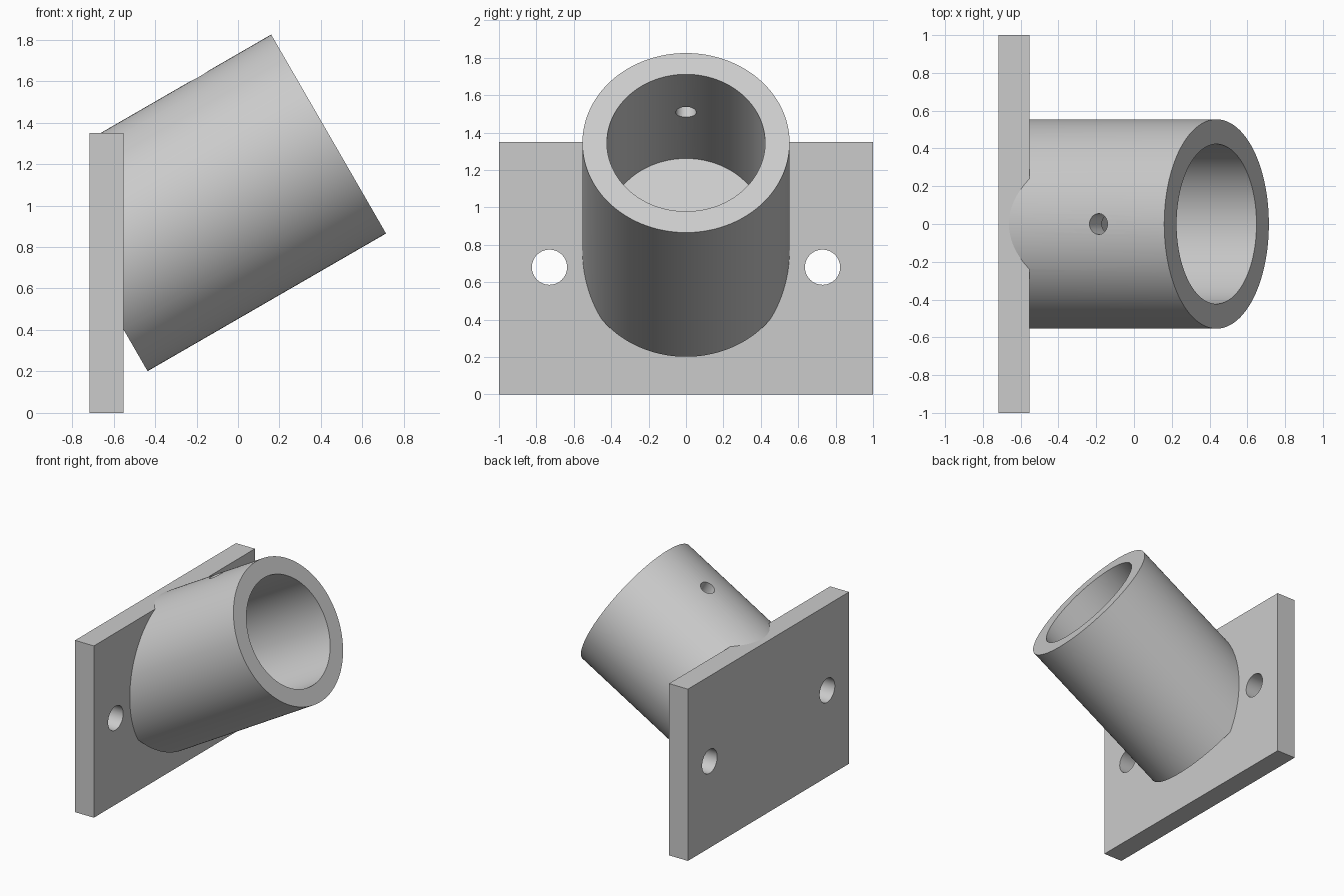
import bpy, math
from mathutils import Vector

if "Cube" in bpy.data.objects:
    bpy.data.objects.remove(bpy.data.objects["Cube"])

AXIS = Vector((math.cos(math.radians(30)), 0, math.sin(math.radians(30))))
UP = Vector((-AXIS.z, 0, AXIS.x))          # square to the sleeve axis
MOUTH = Vector((0.437, 0, 1.345))          # centre of the open rim
BACK, FACE = -0.717, -0.553                # plate back and front
R_OUT, R_IN = 0.554, 0.423


def box(name, lo, hi):
    lo, hi = Vector(lo), Vector(hi)
    bpy.ops.mesh.primitive_cube_add(size=1, location=(lo + hi) / 2)
    ob = bpy.context.object
    ob.name = name
    ob.scale = hi - lo
    bpy.ops.object.transform_apply(location=True, rotation=True, scale=True)
    return ob


def rod(name, a, b, radius, sides=128):
    bpy.ops.mesh.primitive_cylinder_add(
        vertices=sides, radius=radius, depth=(b - a).length, location=(a + b) / 2,
        rotation=(b - a).to_track_quat('Z', 'Y').to_euler())
    ob = bpy.context.object
    ob.name = name
    bpy.ops.object.transform_apply(location=True, rotation=True, scale=True)
    return ob


def combine(ob, other, operation):
    mod = ob.modifiers.new(operation.lower(), 'BOOLEAN')
    mod.operation, mod.object, mod.solver = operation, other, 'EXACT'
    bpy.context.view_layer.objects.active = ob
    bpy.ops.object.modifier_apply(modifier=mod.name)
    bpy.data.objects.remove(other, do_unlink=True)


# Wall plate joined to the tilted sleeve
bracket = box("angled_socket_bracket", (BACK, -1, 0), (FACE, 1, 1.35))
sleeve = rod("sleeve", MOUTH - AXIS * 1.328, MOUTH, R_OUT)
combine(sleeve, box("back_trim", (-2, -2, -1), (BACK + 0.01, 2, 3)), 'DIFFERENCE')
combine(bracket, sleeve, 'UNION')

# Blind bore with a flat floor
combine(bracket, rod("bore", MOUTH - AXIS * 0.90, MOUTH + AXIS * 0.2, R_IN), 'DIFFERENCE')

# Pin hole through the upper sleeve wall
pin = MOUTH - AXIS * 0.402
combine(bracket, rod("pin_hole", pin + UP * 0.2, pin + UP * 0.8, 0.055, 48), 'DIFFERENCE')

# Two screw holes in the plate
for y in (-0.73, 0.73):
    combine(bracket, rod("screw_hole", Vector((BACK - 0.1, y, 0.68)),
                         Vector((FACE + 0.1, y, 0.68)), 0.094, 64), 'DIFFERENCE')

# Single grey finish
grey = bpy.data.materials.new("light_grey")
grey.diffuse_color = (0.6, 0.6, 0.6, 1)
grey.use_nodes = True
grey.node_tree.nodes["Principled BSDF"].inputs["Base Color"].default_value = grey.diffuse_color
bracket.data.materials.clear()
bracket.data.materials.append(grey)
bpy.ops.object.select_all(action='DESELECT')
bracket.select_set(True)
bpy.context.view_layer.objects.active = bracket
bpy.ops.object.shade_smooth_by_angle(angle=math.radians(30))
